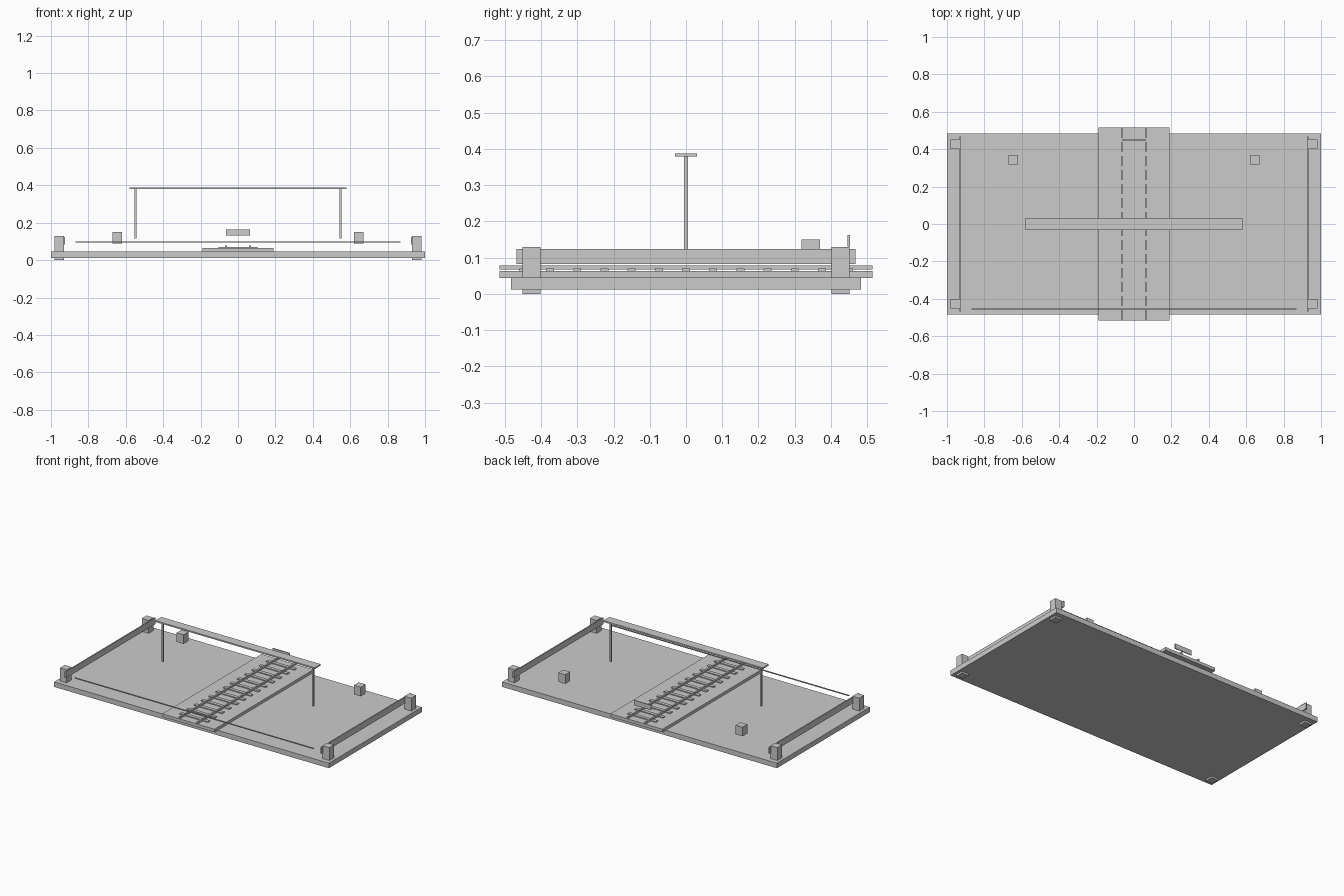
import bpy

if "Cube" in bpy.data.objects:
    bpy.data.objects.remove(bpy.data.objects["Cube"])

# One plain grey for the whole crossing
grey = bpy.data.materials.new("plain_grey")
grey.diffuse_color = (0.6, 0.6, 0.6, 1)
grey.use_nodes = True
grey.node_tree.nodes["Principled BSDF"].inputs["Base Color"].default_value = grey.diffuse_color


def box(name, x, y, z):
    """Box from (min, max) ranges on each axis."""
    lo, hi = zip(x, y, z)
    bpy.ops.mesh.primitive_cube_add(size=1, location=[(a + b) / 2 for a, b in zip(lo, hi)])
    ob = bpy.context.object
    ob.name = name
    ob.scale = [b - a for a, b in zip(lo, hi)]
    bpy.ops.object.transform_apply(location=False, rotation=False, scale=True)
    ob.data.materials.append(grey)
    return ob


def around(c, half):
    return (c - half, c + half)


# Ground slab and raised track bed
box("ground_slab", (-1, 1), (-0.483, 0.483), (0.012, 0.045))
box("track_bed", (-0.19, 0.19), (-0.515, 0.515), (0.044, 0.064))

# Sleepers across the bed
for i in range(13):
    box(f"sleeper_{i + 1}", (-0.103, 0.103), around((i - 6) * 0.075, 0.011), (0.062, 0.07))

for side, s in (("left", -1), ("right", 1)):
    # Track rail
    box(f"track_rail_{side}", around(s * 0.064, 0.005), (-0.515, 0.515), (0.067, 0.078))
    # Barrier posts at the corners, with the long board between them
    for end, e in (("front", -1), ("back", 1)):
        box(f"barrier_post_{end}_{side}", around(s * 0.956, 0.025),
            around(e * 0.426, 0.025), (0.0, 0.13))
    box(f"barrier_board_{side}", around(s * 0.93, 0.004), (-0.467, 0.467), (0.083, 0.124))
    # Small block near the back
    box(f"signal_block_{side}", around(s * 0.645, 0.025), around(0.344, 0.025), (0.09, 0.15))
    # Gantry pole
    box(f"gantry_pole_{side}", around(s * 0.548, 0.006), (-0.006, 0.006), (0.116, 0.382))

# Gantry beam over the track
box("gantry_beam", (-0.58, 0.58), (-0.031, 0.031), (0.379, 0.388))

# Sign plate at the back and thin barrier bar at the front
box("sign_plate", (-0.063, 0.063), around(0.449, 0.003), (0.131, 0.163))
box("front_bar", (-0.87, 0.87), around(-0.455, 0.003), (0.093, 0.099))
